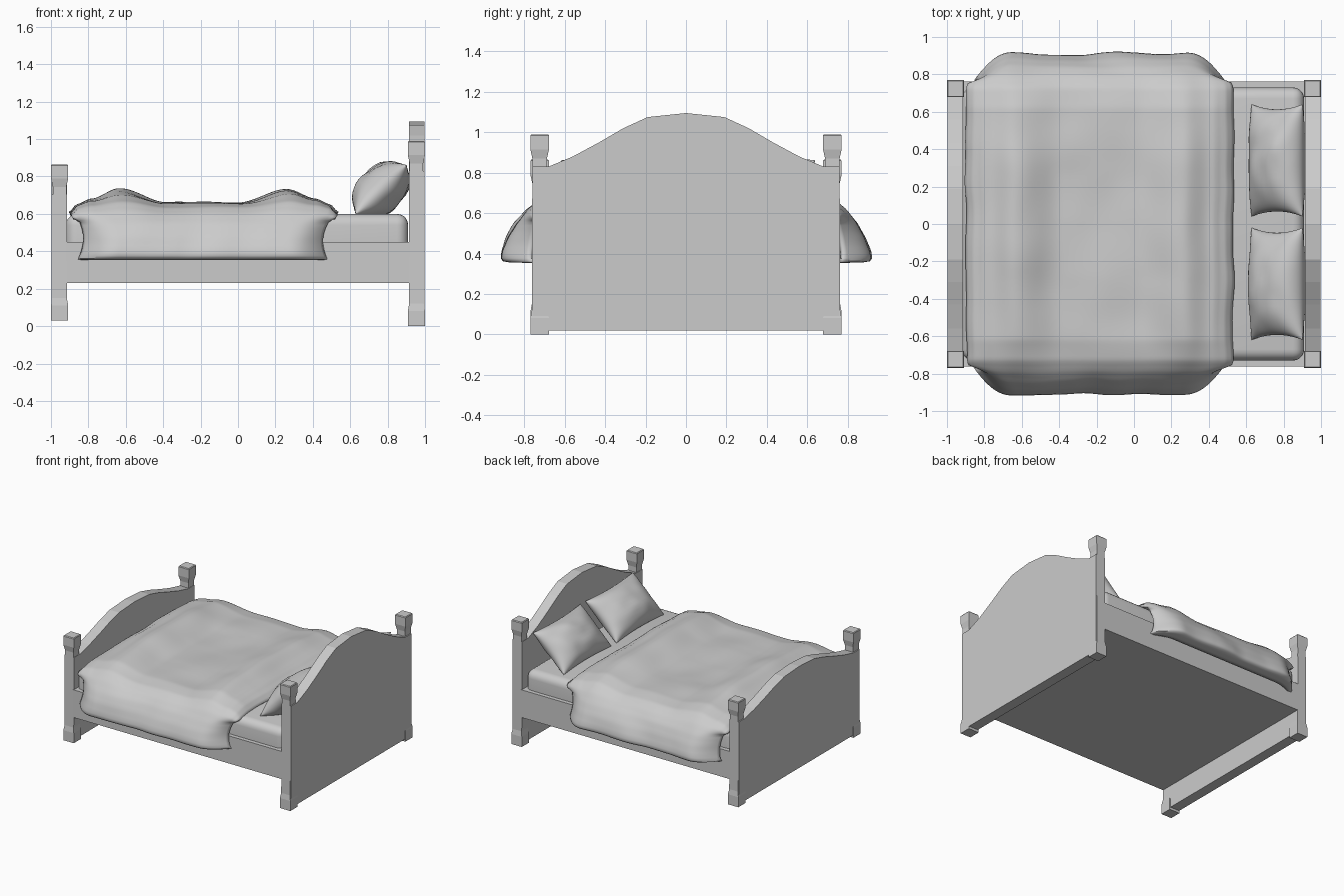
import bpy, bmesh, math
from mathutils import Vector, noise

if "Cube" in bpy.data.objects:
    bpy.data.objects.remove(bpy.data.objects["Cube"])


def finish(name, bm, smooth=None):
    bmesh.ops.recalc_face_normals(bm, faces=bm.faces)
    me = bpy.data.meshes.new(name)
    bm.to_mesh(me)
    bm.free()
    ob = bpy.data.objects.new(name, me)
    bpy.context.collection.objects.link(ob)
    if smooth:
        bpy.context.view_layer.objects.active = ob
        bpy.ops.object.select_all(action='DESELECT')
        ob.select_set(True)
        bpy.ops.object.shade_smooth_by_angle(angle=math.radians(smooth))
    return ob


def box(name, x0, x1, y0, y1, z0, z1):
    bm = bmesh.new()
    bmesh.ops.create_cube(bm, size=1)
    for v in bm.verts:
        v.co = ((x0 + x1) / 2 + v.co.x * (x1 - x0), (y0 + y1) / 2 + v.co.y * (y1 - y0),
                (z0 + z1) / 2 + v.co.z * (z1 - z0))
    return finish(name, bm)


def lerp_table(pts, t):
    for (a, *p), (b, *q) in zip(pts, pts[1:]):
        if t <= b:
            f = (t - a) / (b - a)
            f = f * f * (3 - 2 * f) if len(p) == 1 else f
            return [m + (n - m) * f for m, n in zip(p, q)]
    return pts[-1][1:]


def sheet(bm, nu, nv, fn):
    g = [[bm.verts.new(fn(i / nu, j / nv)) for j in range(nv + 1)] for i in range(nu + 1)]
    for i in range(nu):
        for j in range(nv):
            bm.faces.new((g[i][j], g[i + 1][j], g[i + 1][j + 1], g[i][j + 1]))


# square posts with a flared cap and foot
def post(name, x, y, z0, z1):
    bm = bmesh.new()
    levels = [(z0, .046), (z0 + .08, .046), (z0 + .12, .039), (z1 - .12, .036),
              (z1 - .075, .046), (z1 - .006, .046), (z1, .041)]
    rings = [[bm.verts.new((x + sx * h, y + sy * h, z))
              for sx, sy in ((-1, -1), (1, -1), (1, 1), (-1, 1))] for z, h in levels]
    for a, b in zip(rings, rings[1:]):
        for i in range(4):
            bm.faces.new((a[i], a[(i + 1) % 4], b[(i + 1) % 4], b[i]))
    bm.faces.new(rings[0])
    bm.faces.new(rings[-1])
    finish(name, bm)


# arched end boards
def board(name, x0, x1, z0, arch):
    half = [(0.76, arch[-1][1])] + arch[::-1]
    outline = [(0.76, z0)] + half + [(-y, z) for y, z in half[::-1] if y > 0] + [(-0.76, z0)]
    bm = bmesh.new()
    f = bm.faces.new([bm.verts.new((x0, y, z)) for y, z in outline])
    ext = bmesh.ops.extrude_face_region(bm, geom=[f])
    bmesh.ops.translate(bm, vec=(x1 - x0, 0, 0),
                        verts=[e for e in ext['geom'] if isinstance(e, bmesh.types.BMVert)])
    finish(name, bm)


head_arch = [(0, 1.095), (.19, 1.075), (.31, 1.02), (.43, .95), (.56, .88), (.68, .83)]
foot_arch = [(y, .705 + (z - .83) * .58) for y, z in head_arch]
board("headboard", .915, .998, .02, head_arch)
board("footboard", -.998, -.915, .05, foot_arch)
for s, side in ((-1, "front"), (1, "back")):
    post("head_post_" + side, .954, s * .724, 0, .99)
    post("foot_post_" + side, -.954, s * .724, .03, .865)

# frame with side rails
box("bed_frame", -.92, .92, -.762, .762, .23, .45)

# mattress, rounded on top
mat = box("mattress", -.92, .91, -.73, .73, .44, .60)
bm = bmesh.new()
bm.from_mesh(mat.data)
edges = [e for e in bm.edges if max(v.co.z for v in e.verts) > .5]
bmesh.ops.bevel(bm, geom=edges, offset=.06, segments=5, profile=.5, affect='EDGES')
bm.to_mesh(mat.data)
bm.free()
bpy.context.view_layer.objects.active = mat
bpy.ops.object.select_all(action='DESELECT')
mat.select_set(True)
bpy.ops.object.shade_smooth_by_angle(angle=math.radians(40))


# pillows leaning on the headboard
def pillow(name, yc):
    along = Vector((.72, 0, .69))
    out = Vector((-.69, 0, .72))
    bm = bmesh.new()
    for side in (-1, 1):
        def fn(a, b):
            u = math.sin((a - .5) * math.pi)
            v = math.sin((b - .5) * math.pi)
            t = .12 * max(0, 1 - u * u) ** .5 * max(0, 1 - abs(v) ** 2.5) ** .55
            y = u * .30 * (1 - .09 * (1 - v * v))
            w = v * .19 * (1 - .07 * (1 - u * u))
            t *= 1 + .12 * noise.noise(Vector((u * 2, v * 2, yc * 9 + side)))
            return Vector((.765, yc + y, .73)) + along * w + out * (t * side)
        sheet(bm, 28, 22, fn)
    bmesh.ops.remove_doubles(bm, verts=bm.verts, dist=.0005)
    finish(name, bm, 70)


pillow("pillow_back", .34)
pillow("pillow_front", -.32)

# blanket: cross-section (arc position, y, z) swept along x with soft folds
section = [(0, 0, .66), (.38, .40, .66), (.56, .62, .655), (.67, .73, .635), (.73, .79, .60),
           (.79, .84, .55), (.85, .88, .48), (.91, .905, .41), (.94, .91, .375),
           (.96, .895, .356), (1, .80, .354)]
swell = [(0, 0), (.2, 0), (.45, .07), (.60, .02), (.67, -.008), (.715, -.05)]


def blanket_point(a, b):
    d = (a - .5) * 1.43
    s = 2 * b - 1
    y, z = lerp_table(section, abs(s))
    h = lerp_table(swell, abs(d))[0]
    hang = min(1, max(0, (.655 - z) / .1))
    end = min(1, max(0, (abs(d) - .50) / .215))
    low = min(1, max(0, (.64 - z) / .28))
    # top surface: ridges and drooping ends
    fade = 1 - hang
    z += h * fade * ((1 - .6 * (y / .8) ** 2) if h > 0 else 1)
    # hanging sides: rounded corners, slightly narrower with a flared hem
    y -= hang * .13 * end ** 2.2 * (y - .70) / .2 if y > .70 else 0
    d *= 1 - .10 * math.sin(math.pi * low * .75) * hang
    x = -.185 + d
    p = Vector((x, math.copysign(y, s), z))
    n1 = noise.noise(p * 3.2 + Vector((4, 1, 0)))
    n2 = noise.noise(Vector((x * 6, p.y * 4, z * 5)))
    z += (.012 * n1 + .005 * n2) * fade * (1 - end)
    if z > .36:
        y += (.016 * n1 + .010 * n2) * hang * (1 - .5 * end)
    x += .012 * noise.noise(Vector((p.y * 5, z * 5, d))) * end
    return Vector((x, math.copysign(y, s), z))


bm = bmesh.new()
sheet(bm, 90, 130, blanket_point)
blanket = finish("blanket", bm, 60)
# make sure the shell thickens downward
top = max(blanket.data.polygons, key=lambda p: p.center.z)
if top.normal.z < 0:
    blanket.data.flip_normals()
mod = blanket.modifiers.new("thickness", 'SOLIDIFY')
mod.thickness = .022
mod.offset = -1
